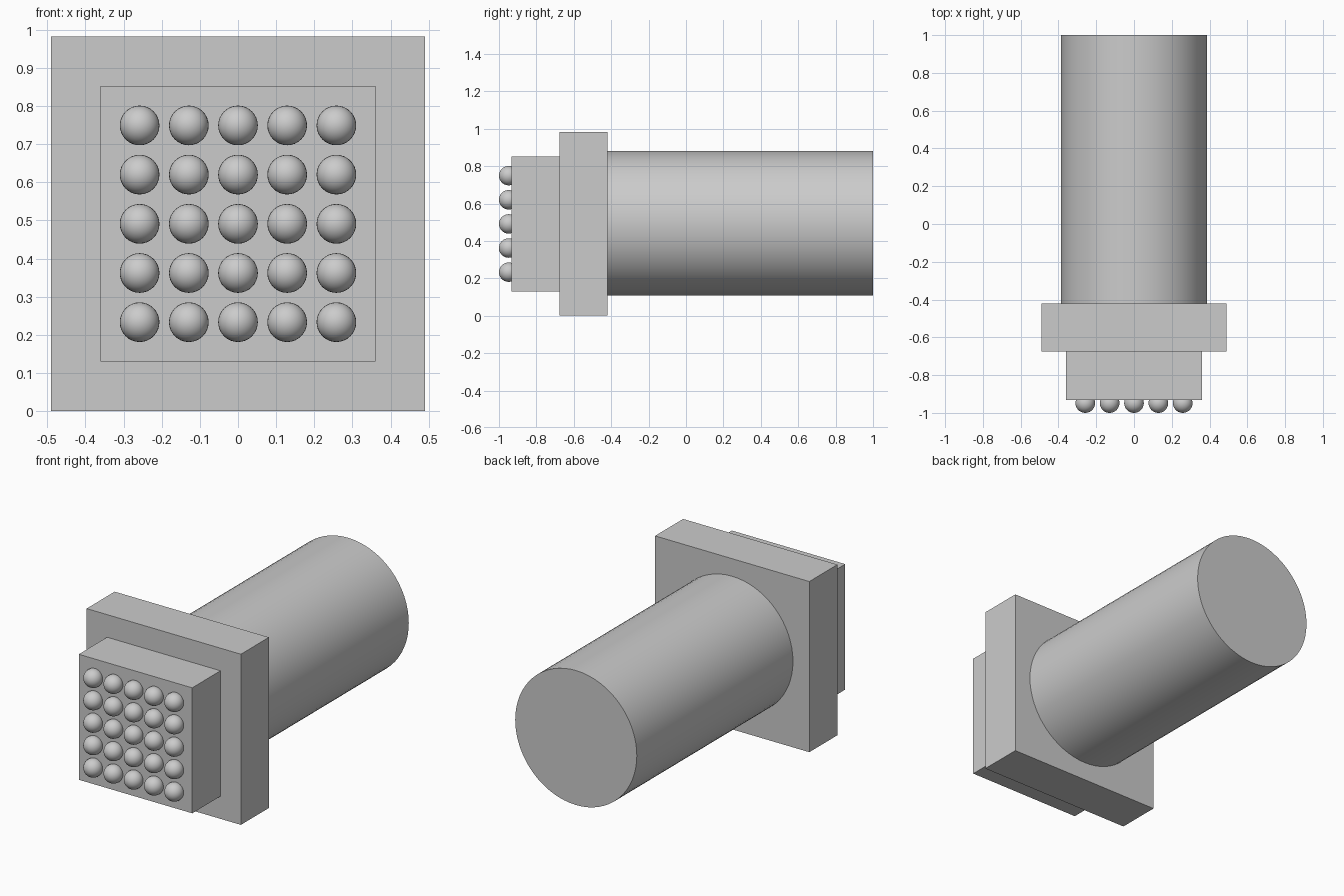
import bpy
import math

default = bpy.data.objects.get("Cube")
if default:
    bpy.data.objects.remove(default, do_unlink=True)

GREY = (0.6, 0.6, 0.6, 1.0)
grey = bpy.data.materials.new("plain grey")
grey.use_nodes = True
grey.diffuse_color = GREY
grey.node_tree.nodes["Principled BSDF"].inputs["Base Color"].default_value = GREY

MID = 0.491       # height of the centre line
FACE = -0.932     # front of the head block
PITCH = 0.129     # spacing of the studs
STUD = 0.052      # stud radius


def finish(name, smooth=False):
    obj = bpy.context.object
    obj.name = name
    obj.data.materials.append(grey)
    if smooth:
        bpy.ops.object.shade_smooth_by_angle(angle=math.radians(30))
    return obj


def slab(name, half, y0, y1):
    bpy.ops.mesh.primitive_cube_add(size=1, location=(0, (y0 + y1) / 2, MID))
    bpy.context.object.scale = (2 * half, y1 - y0, 2 * half)
    bpy.ops.object.transform_apply(location=False, rotation=False, scale=True)
    return finish(name)


# Square flange and the smaller block in front of it
slab("flange", MID, -0.675, -0.42)
slab("head_block", 0.361, FACE, -0.675)

# Round handle running back from the flange
bpy.ops.mesh.primitive_cylinder_add(vertices=64, radius=0.387, depth=1.42,
                                    location=(0, 0.29, MID + 0.003),
                                    rotation=(math.pi / 2, 0, 0))
finish("handle", smooth=True)

# Grid of round studs set into the block face
for row in range(5):
    for col in range(5):
        bpy.ops.mesh.primitive_uv_sphere_add(
            segments=32, ring_count=16, radius=STUD,
            location=((col - 2) * PITCH, STUD - 1, MID + (row - 2) * PITCH),
            rotation=(math.pi / 2, 0, 0))
        finish(f"stud_{row + 1}_{col + 1}", smooth=True)
